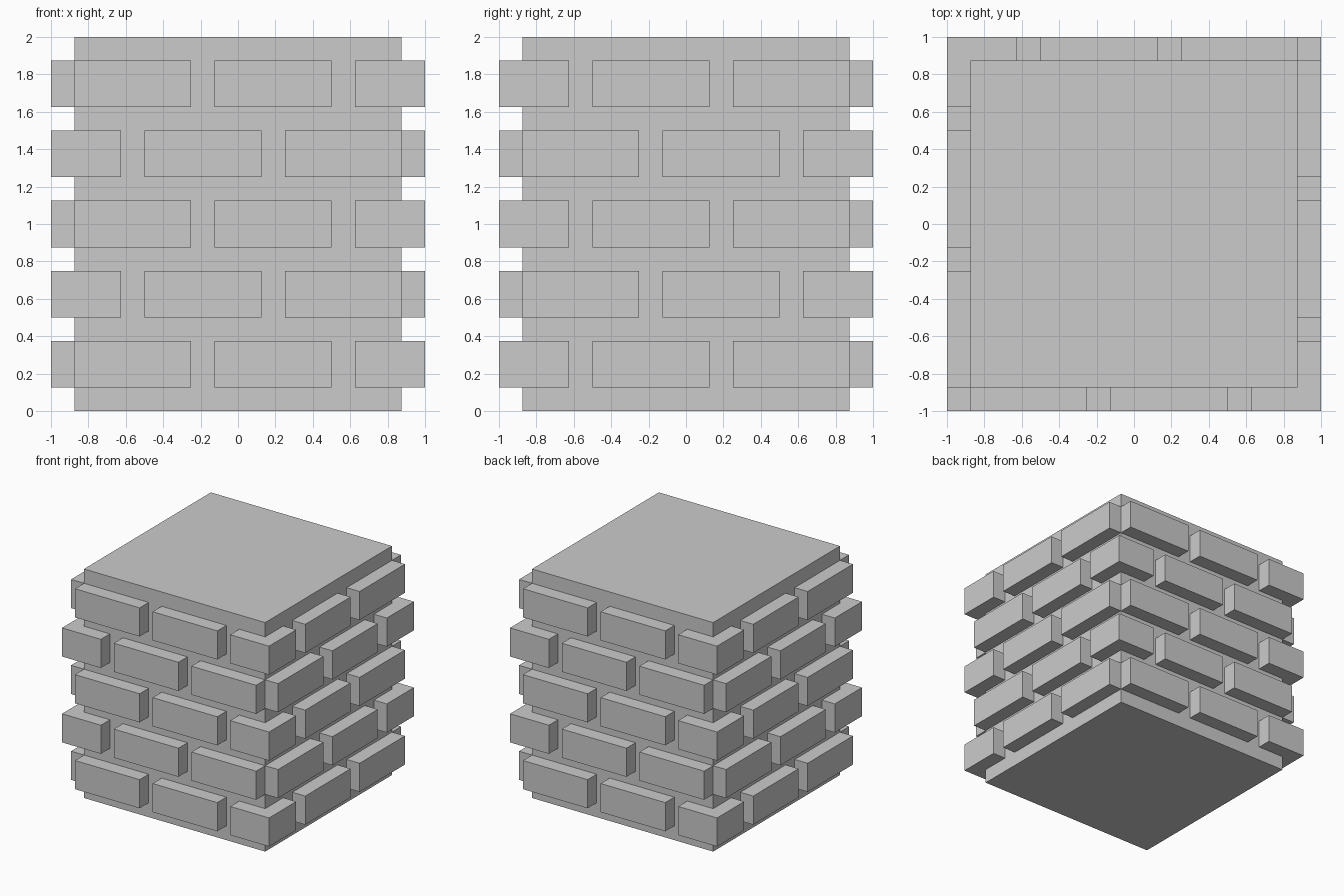
import bpy
import bmesh

if "Cube" in bpy.data.objects:
    bpy.data.objects.remove(bpy.data.objects["Cube"])

CORE = 0.875      # half width of the core
OUT = 1.0         # half width at the brick faces
HEIGHT = 0.25     # brick height


def add_prism(bm, outline, z0, z1):
    """Extrude a flat outline from z0 to z1."""
    face = bm.faces.new([bm.verts.new((x, y, z0)) for x, y in outline])
    top = bmesh.ops.extrude_face_region(bm, geom=[face], use_keep_orig=True)["geom"]
    for v in top:
        if isinstance(v, bmesh.types.BMVert):
            v.co.z = z1


def make_object(name, outlines, z0, z1):
    bm = bmesh.new()
    for outline in outlines:
        add_prism(bm, outline, z0, z1)
    bmesh.ops.recalc_face_normals(bm, faces=bm.faces)
    mesh = bpy.data.meshes.new(name)
    bm.to_mesh(mesh)
    bm.free()
    obj = bpy.data.objects.new(name, mesh)
    bpy.context.collection.objects.link(obj)


def rect(x0, x1, y0, y1):
    return [(x0, y0), (x1, y0), (x1, y1), (x0, y1)]


def turned(outline):
    return [(-x, -y) for x, y in outline]


def swapped(outline):
    return [(y, x) for x, y in outline]


# Solid core
make_object("pillar_core", [rect(-CORE, CORE, -CORE, CORE)], 0, 2)

# One course: two straight bricks per side, L-shaped bricks on two opposite corners
front = [rect(-0.875, -0.25, -OUT, -CORE), rect(-0.125, 0.5, -OUT, -CORE)]
corner = [(0.625, -OUT), (OUT, -OUT), (OUT, -0.625),
          (CORE, -0.625), (CORE, -CORE), (0.625, -CORE)]
half = front + [swapped(b) for b in front] + [corner]
course = half + [turned(b) for b in half]

# Five courses, every second one mirrored for the running bond
for row in range(5):
    side = -1 if row % 2 else 1
    z = 0.125 + row * 0.375
    bricks = [[(side * x, y) for x, y in b] for b in course]
    make_object(f"brick_course_{row + 1}", bricks, z, z + HEIGHT)
